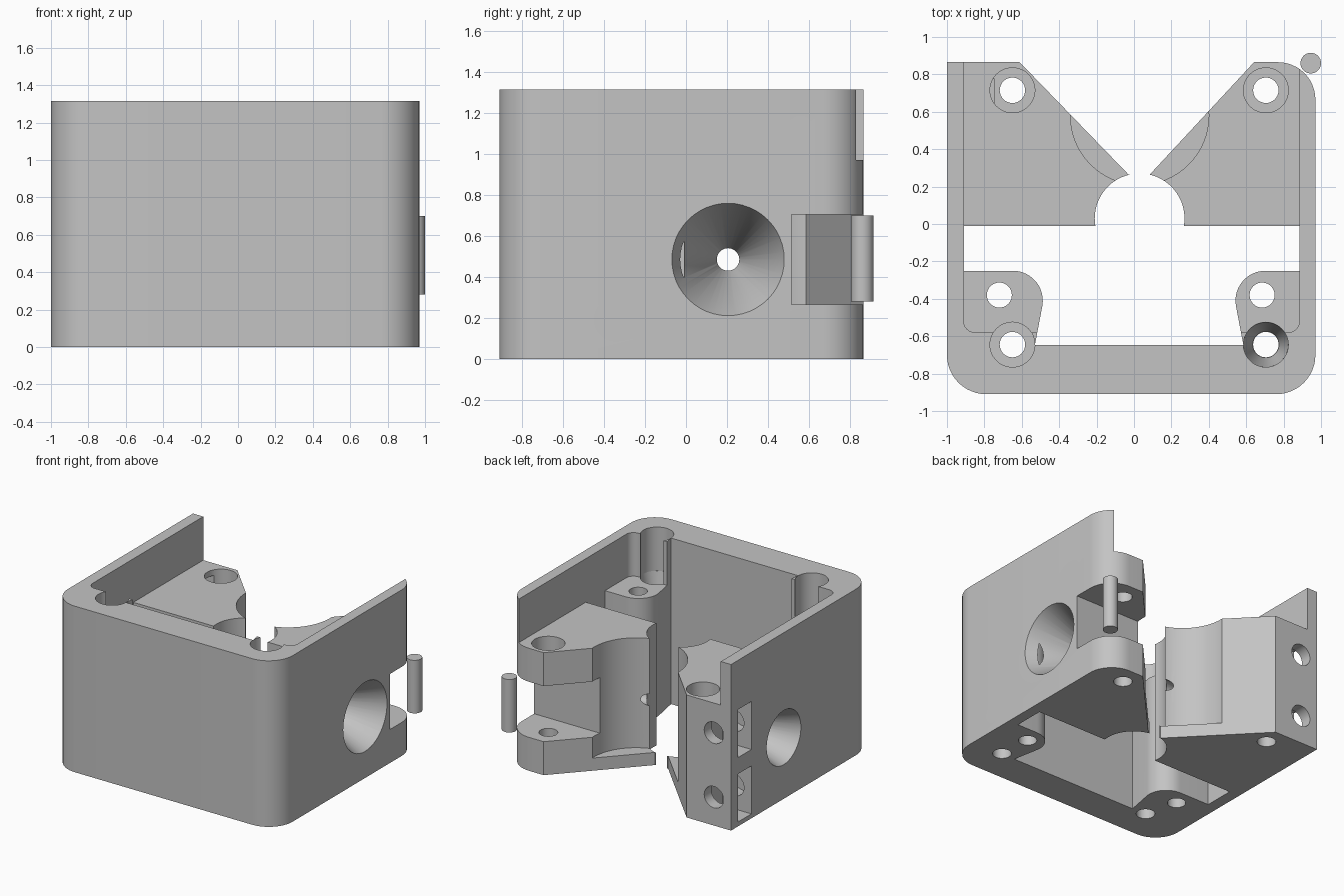
import bpy, bmesh
from math import cos, sin, radians, pi
from mathutils import Matrix, Vector

cube = bpy.data.objects.get("Cube")
if cube:
    bpy.data.objects.remove(cube)

grey = bpy.data.materials.new("plain grey")
grey.use_nodes = True
grey.diffuse_color = (0.55, 0.55, 0.55, 1)
grey.node_tree.nodes["Principled BSDF"].inputs["Base Color"].default_value = (0.55, 0.55, 0.55, 1)

CX = 0.0275      # symmetry line of the inner features
TOP, DECK = 1.315, 0.97
OVER = 1.5       # cutters run past the top


def finish(name, bm):
    bmesh.ops.recalc_face_normals(bm, faces=bm.faces)
    mesh = bpy.data.meshes.new(name)
    bm.to_mesh(mesh)
    bm.free()
    mesh.materials.append(grey)
    obj = bpy.data.objects.new(name, mesh)
    bpy.context.collection.objects.link(obj)
    return obj


def arc(x, y, r, start, end, n=12):
    step = radians(end - start) / n
    return [(x + r * cos(radians(start) + i * step),
             y + r * sin(radians(start) + i * step)) for i in range(n + 1)]


def prism(name, outline, z0, z1):
    bm = bmesh.new()
    face = bm.faces.new([bm.verts.new((x, y, z0)) for x, y in outline])
    top = bmesh.ops.extrude_face_region(bm, geom=[face])["geom"]
    verts = [v for v in top if isinstance(v, bmesh.types.BMVert)]
    bmesh.ops.translate(bm, verts=verts, vec=(0, 0, z1 - z0))
    return finish(name, bm)


def box(name, x0, x1, y0, y1, z0, z1):
    return prism(name, [(x0, y0), (x1, y0), (x1, y1), (x0, y1)], z0, z1)


def rod(name, start, end, r1, r2=None, n=48):
    a, b = Vector(start), Vector(end)
    turn = (b - a).to_track_quat("Z", "Y").to_matrix().to_4x4()
    bm = bmesh.new()
    bmesh.ops.create_cone(bm, cap_ends=True, segments=n, radius1=r1,
                          radius2=r1 if r2 is None else r2, depth=(b - a).length,
                          matrix=Matrix.Translation((a + b) / 2) @ turn)
    return finish(name, bm)


def smooth(obj):
    bpy.ops.object.select_all(action="DESELECT")
    obj.select_set(True)
    bpy.context.view_layer.objects.active = obj
    bpy.ops.object.shade_smooth_by_angle(angle=radians(30))


# Outer block, three rounded corners and one square corner
outline = (arc(-0.79, -0.70, 0.21, 180, 270) + arc(0.76, -0.70, 0.21, 270, 360)
           + arc(0.77, 0.665, 0.20, 0, 90) + [(-1, 0.865)])
housing = prism("housing", outline, 0, TOP)
cutters = []

# Upper cavity above the deck
upper = (arc(-0.85, -0.52, 0.06, 180, 270, 6) + arc(0.825, -0.52, 0.06, 270, 360, 6)
         + [(0.885, 1), (-0.91, 1)])
cutters.append(prism("upper_cavity", upper, DECK, OVER))

# Through opening, which leaves a screw pad in each front corner
left = [(-0.91, -0.01), (-0.91, -0.25)] + arc(CX - 0.675, -0.41, 0.16, 90, -10) + [(-0.53, -0.648)]
right = [(2 * CX - x, y) for x, y in left]
right[0], right[1] = (0.885, -0.01), (0.885, -0.25)
cutters.append(prism("through_opening", left + right[::-1], -0.1, OVER))

# V mouth, round bore and larger pocket between the wedges
mouth = [(-0.742, 1), (-0.03, 0.265), (0.085, 0.265), (0.767, 1)]
cutters.append(prism("mouth", mouth, -0.1, OVER))
cutters.append(rod("bore", (0.03, 0.03, -0.1), (0.03, 0.03, OVER), 0.24, n=64))
cutters.append(rod("pocket", (0.03, 0.58, 0.1), (0.03, 0.58, OVER), 0.37, n=64))

# Hinge slot in one wedge
cutters.append(box("hinge_slot", 0.2, 1.2, 0.515, 1.1, 0.265, 0.705))

# Upright screw holes with their head recesses
for x in (-0.65, 0.705):
    for y in (-0.645, 0.715):
        cutters.append(rod("screw_hole", (x, y, -0.1), (x, y, OVER), 0.068, n=32))
        if x > 0 > y:
            cutters.append(rod("recess_cone", (x, y, 0.7), (x, y, DECK), 0.07, 0.12))
            cutters.append(rod("recess", (x, y, DECK - 0.001), (x, y, OVER), 0.12))
        else:
            cutters.append(rod("recess", (x, y, 0.85), (x, y, OVER), 0.12))
for x in (-0.72, 0.685):
    cutters.append(rod("pad_hole", (x, -0.38, -0.1), (x, -0.38, OVER), 0.067, n=32))

# Conical openings in both side walls, joined by a narrow channel
cutters.append(rod("channel", (-1.2, 0.205, 0.485), (1.2, 0.205, 0.485), 0.055, n=32))
cutters.append(rod("wide_cone", (0.972, 0.205, 0.485), (0.5, 0.205, 0.485), 0.275, 0.05))
cutters.append(rod("small_cone", (-1.002, 0.205, 0.485), (-0.55, 0.205, 0.485), 0.215, 0.05))

# Rear screw holes and the nut slots that cross them
for z in (0.225, 0.735):
    cutters.append(rod("rear_hole", (-0.85, 1, z), (-0.85, 0.5, z), 0.085, n=32))
    cutters.append(box("nut_slot", -1.1, -0.745, 0.61, 0.775, z - 0.19, z + 0.19))

bpy.context.view_layer.objects.active = housing
for cutter in cutters:
    cutter.hide_render = True
    mod = housing.modifiers.new(cutter.name, "BOOLEAN")
    mod.operation, mod.solver, mod.object = "DIFFERENCE", "EXACT", cutter
    bpy.ops.object.modifier_apply(modifier=mod.name)
    bpy.data.objects.remove(cutter)
smooth(housing)

# Separate hinge pin beside the slot
smooth(rod("hinge_pin", (0.945, 0.86, 0.28), (0.945, 0.86, 0.70), 0.055, n=32))
